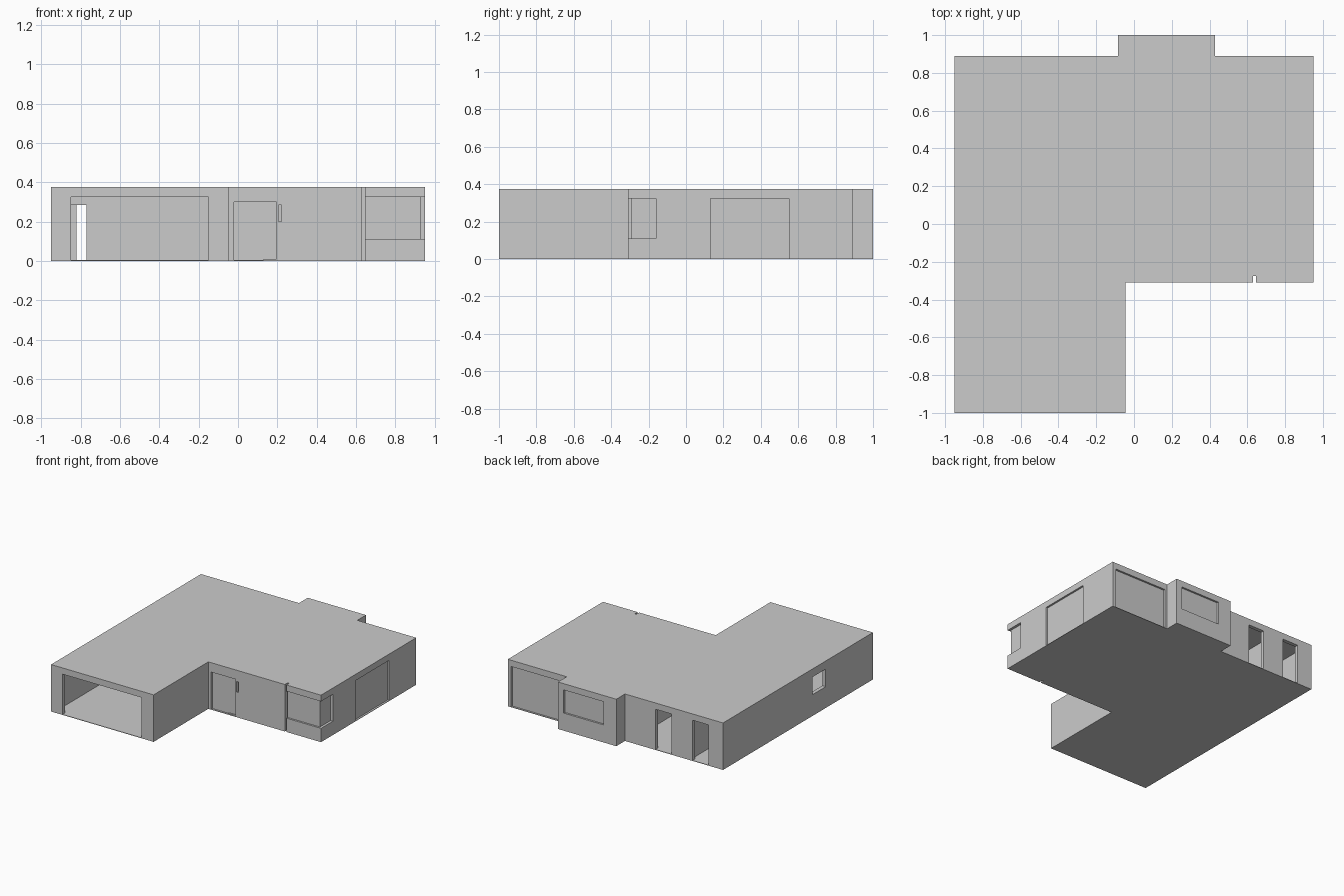
import bpy, bmesh

if "Cube" in bpy.data.objects:
    bpy.data.objects.remove(bpy.data.objects["Cube"])

H = 0.375      # roof height
FLOOR = 0.004  # thin floor slab
CEIL = 0.362   # ceiling height
HEAD = 0.325   # top of windows and doors
T = 0.03       # wall thickness

grey = bpy.data.materials.new("light_grey")
grey.diffuse_color = (0.6, 0.6, 0.6, 1)
grey.use_nodes = True
grey.node_tree.nodes["Principled BSDF"].inputs["Base Color"].default_value = grey.diffuse_color


def prism(name, outline, z0, z1):
    """Extrude a plan outline into a closed solid."""
    bm = bmesh.new()
    face = bm.faces.new([bm.verts.new((x, y, z0)) for x, y in outline])
    new = bmesh.ops.extrude_face_region(bm, geom=[face])["geom"]
    bmesh.ops.translate(bm, vec=(0, 0, z1 - z0),
                        verts=[v for v in new if isinstance(v, bmesh.types.BMVert)])
    bmesh.ops.recalc_face_normals(bm, faces=bm.faces)
    mesh = bpy.data.meshes.new(name)
    bm.to_mesh(mesh)
    bm.free()
    mesh.materials.append(grey)
    obj = bpy.data.objects.new(name, mesh)
    bpy.context.collection.objects.link(obj)
    return obj


def box(name, x0, x1, y0, y1, z0, z1):
    return prism(name, [(x0, y0), (x1, y0), (x1, y1), (x0, y1)], z0, z1)


def cut(target, *dims):
    """Subtract a box from the target and discard the cutter."""
    cutter = box("cutter", *dims)
    cutter.hide_render = True
    mod = target.modifiers.new("cut", "BOOLEAN")
    mod.operation, mod.solver, mod.object = "DIFFERENCE", "EXACT", cutter
    bpy.context.view_layer.objects.active = target
    bpy.ops.object.modifier_apply(modifier=mod.name)
    bpy.data.objects.remove(cutter, do_unlink=True)


# House shell: main block, garage wing and rear bay in one plan
house = prism("house_shell", [
    (-0.95, -1), (-0.045, -1), (-0.045, -0.31), (0.95, -0.31), (0.95, 0.89),
    (0.43, 0.89), (0.43, 1), (-0.085, 1), (-0.085, 0.89), (-0.95, 0.89)], 0, H)

# Rooms reached by the open doorways
rooms = [
    (-0.92, -0.075, -0.97, -0.19),   # garage
    (-0.92, -0.66, -0.16, 0.86),     # utility passage
    (-0.63, -0.12, -0.16, 0.86),     # back room
]
for r in rooms:
    cut(house, *r, FLOOR, CEIL)

# Openings that pass through the walls
openings = [
    (-0.85, -0.15, -1.1, -0.96, FLOOR, HEAD),     # garage door
    (-0.90, -0.77, -0.20, -0.15, FLOOR, 0.285),   # garage inner door
    (-0.82, -0.68, 0.85, 1.0, FLOOR, HEAD),       # back door, outer
    (-0.495, -0.355, 0.85, 1.0, FLOOR, HEAD),     # back door, inner
    (-1.05, -0.91, -0.405, -0.24, 0.17, 0.31),    # garage side window
]
for o in openings:
    cut(house, *o)

# Closed doors and windows set back in the walls
recesses = [
    (-0.02, 0.195, -0.4, -0.295, FLOOR, 0.30),    # entry door
    (0.205, 0.222, -0.4, -0.28, 0.2, 0.285),      # entry slot
    (0.63, 0.645, -0.4, -0.275, -0.1, 0.5),       # full-height front groove
    (0.645, 1.05, -0.4, -0.295, 0.11, HEAD),      # corner window, front pane
    (0.93, 1.05, -0.4, -0.16, 0.11, HEAD),        # corner window, side pane
    (0.935, 1.05, 0.13, 0.55, FLOOR, HEAD),       # side sliding door
    (0.45, 0.92, 0.875, 0.95, FLOOR, HEAD),       # rear sliding door
    (0.03, 0.38, 0.985, 1.1, 0.14, HEAD),         # bay window
]
for r in recesses:
    cut(house, *r)

# Low step at the entry door
box("entry_step", 0.13, 0.195, -0.309, -0.29, 0, 0.01)
